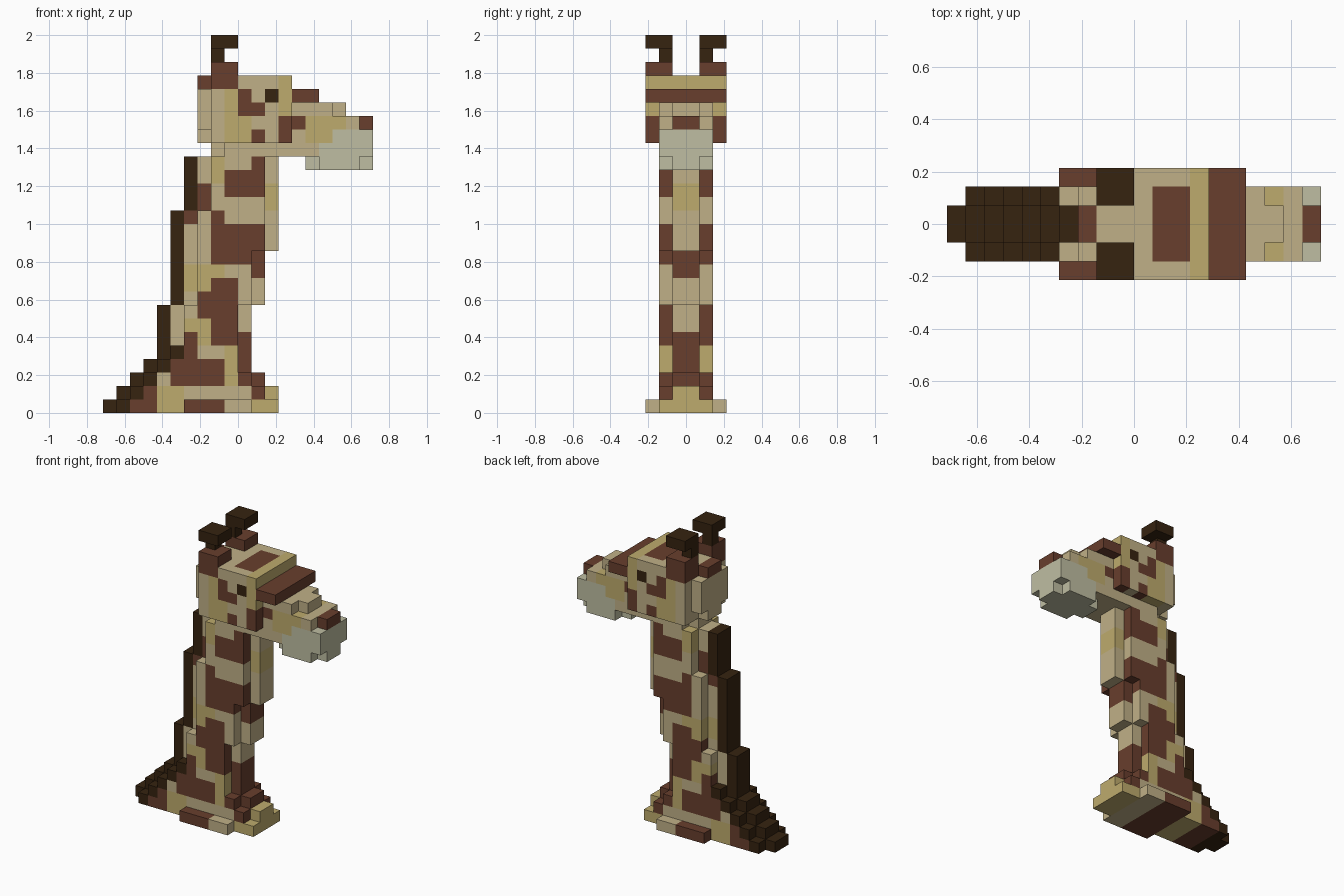
import bpy, bmesh
from mathutils import Vector

cube = bpy.data.objects.get("Cube")
if cube:
    bpy.data.objects.remove(cube, do_unlink=True)

U = 2 / 28  # edge length of one block


def linear(c):
    c /= 255
    return c / 12.92 if c <= 0.04045 else ((c + 0.055) / 1.055) ** 2.4


def material(name, *rgb):
    m = bpy.data.materials.new(name)
    col = [linear(c) for c in rgb] + [1]
    m.use_nodes = True
    m.diffuse_color = col
    m.node_tree.nodes["Principled BSDF"].inputs["Base Color"].default_value = col
    return m


CREAM, GOLD, BROWN, DARK, PALE = range(5)
MATS = [material("cream hide", 192, 176, 135), material("golden hide", 190, 171, 109),
        material("brown spots", 104, 62, 45), material("dark hair", 54, 35, 16),
        material("pale muzzle", 191, 190, 162)]

grid = {}  # block position -> part name


def row(part, z, x0, x1, y0, y1):
    """Fill a row of blocks, y counted outwards and mirrored to both sides."""
    for x in range(x0, x1):
        for y in range(y0, y1):
            grid[x, y, z] = grid[x, -1 - y, z] = part


# Neck: stacked tiers, each with a mane strip behind and rounded corners
for z in range(19):
    back = z if z < 4 else 4 if z < 8 else 5 if z < 15 else 6
    front = 13 if z < 2 or z > 11 else 11 if 2 < z < 8 else 12
    part = "base" if z < 3 else "neck"
    row(part, z, back + 1, front, 0, 1)
    row(part, z, back + 2, front - (z > 0), 1, 2)
    row("mane", z, back, back + 1, 0, 1)
    if z < 5:
        row("mane", z, back + 1, back + 2, 0, 2)
row("base", 0, 6, 11, 2, 3)

# Head: for each level, the span of the middle and of the narrower sides
HEAD = {18: (15, 20, 16, 19), 19: (8, 20, 9, 20), 20: (7, 20, 8, 20), 21: (7, 20, 7, 19),
        22: (7, 18, 7, 17), 23: (7, 16, 7, 16), 24: (7, 14, 10, 14)}
for z, (x0, x1, side0, side1) in HEAD.items():
    row("head", z, x0, x1, 0, 1)
    row("head", z, side0, side1, 1, 2)

# Cheeks and brows
for z in range(20, 25):
    row("head", z, 10 if z == 24 else 8, 16 if z == 23 else 14, 2, 3)

# Horns: two-level base, thin stem, knob
for z in (24, 25):
    row("horn_bases", z, 8, 10, 1, 3)
row("horn_tips", 26, 8, 9, 1, 2)
row("horn_tips", 27, 8, 10, 1, 3)

# Hide patches seen from the side: x start, x end, z start, z end
NECK_SPOTS = [(2, 4, 0, 2), (6, 9, 0, 1), (11, 12, 1, 3), (10, 11, 2, 6), (5, 9, 2, 4),
              (6, 7, 4, 6), (8, 10, 5, 10), (7, 8, 7, 9), (11, 12, 10, 11), (8, 12, 11, 14),
              (6, 7, 14, 15), (8, 9, 14, 15), (7, 8, 15, 17), (9, 12, 16, 18), (11, 12, 18, 19)]
HEAD_SPOTS = [(7, 8, 24, 25), (10, 11, 22, 24), (11, 12, 22, 23), (14, 16, 23, 24),
              (13, 15, 21, 22), (11, 12, 20, 21), (13, 14, 20, 21), (19, 20, 21, 22)]
GOLDEN = [(11, 13, 0, 2), (4, 6, 0, 2), (9, 10, 2, 6), (6, 8, 5, 7), (6, 9, 9, 11),
          (8, 9, 17, 19), (12, 13, 15, 17), (9, 11, 20, 24), (13, 14, 21, 25), (15, 18, 20, 22)]


def inside(x, z, patches):
    return any(x0 <= x < x1 and z0 <= z < z1 for x0, x1, z0, z1 in patches)


def colour(part, cell, normal):
    x, y, z = cell
    out = max(y, -1 - y)
    if part in ("mane", "horn_tips"):
        return DARK
    if part == "horn_bases":
        return BROWN
    # eyes on the sides of the head
    if (x, z, out) == (12, 23, 2) and normal.y:
        return DARK
    # large spot on the crown
    if x in (11, 12) and z == 24 and out < 2 and normal.z > 0:
        return BROWN
    # muzzle, rounded towards the cheek
    if part == "head" and z < 21 and x > max(14, z - 4):
        return PALE
    if inside(x, z, NECK_SPOTS + HEAD_SPOTS):
        return BROWN
    return GOLD if inside(x, z, GOLDEN) else CREAM


# Skin each part with its exposed block faces
for part in sorted(set(grid.values())):
    bm = bmesh.new()
    for cell in [c for c, p in grid.items() if p == part]:
        centre = Vector(cell) + Vector((0.5, 0.5, 0.5))
        for axis in range(3):
            for sign in (-1, 1):
                n, u, v = Vector(), Vector(), Vector()
                n[axis] = sign
                u[(axis + 1) % 3] = 0.5
                v[(axis + 2) % 3] = 0.5 * sign
                if tuple(int(a + b) for a, b in zip(cell, n)) in grid:
                    continue
                mid = centre + n * 0.5
                corners = (mid - u - v, mid + u - v, mid + u + v, mid - u + v)
                face = bm.faces.new([bm.verts.new(((p.x - 10) * U, p.y * U, p.z * U))
                                     for p in corners])
                face.material_index = colour(part, cell, n)
    bmesh.ops.remove_doubles(bm, verts=bm.verts, dist=0.001)
    mesh = bpy.data.meshes.new(part)
    for m in MATS:
        mesh.materials.append(m)
    bm.to_mesh(mesh)
    bm.free()
    bpy.context.collection.objects.link(bpy.data.objects.new(part, mesh))
